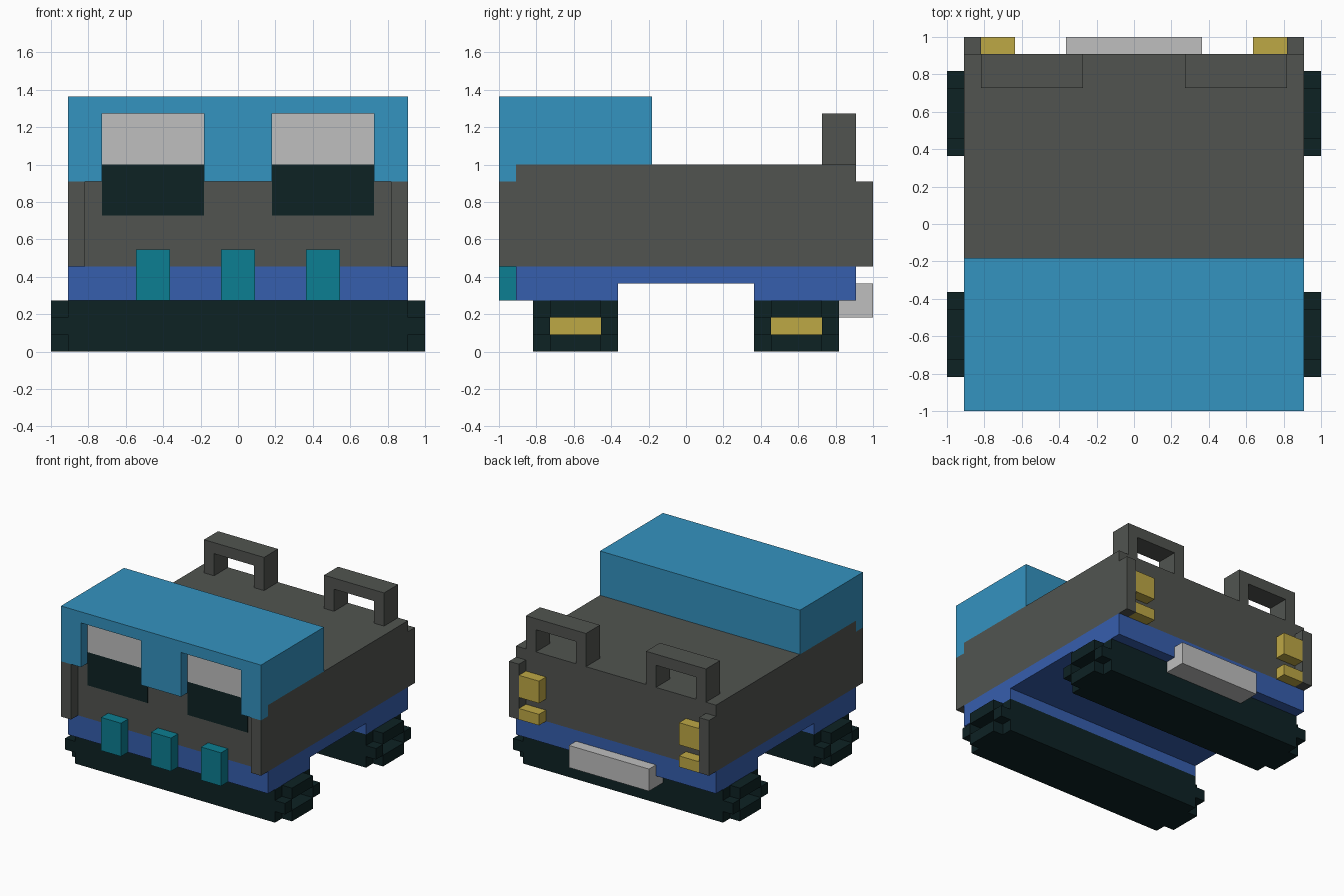
import bpy
import bmesh
from mathutils import Vector

U = 1 / 11  # one block; every size below is counted in blocks

if "Cube" in bpy.data.objects:
    bpy.data.objects.remove(bpy.data.objects["Cube"], do_unlink=True)


def material(name, rgb):
    def linear(v):
        v /= 255
        return v / 12.92 if v <= 0.04045 else ((v + 0.055) / 1.055) ** 2.4
    m = bpy.data.materials.new(name)
    colour = (*[linear(v) for v in rgb], 1)
    m.use_nodes = True
    m.diffuse_color = colour
    m.node_tree.nodes["Principled BSDF"].inputs["Base Color"].default_value = colour
    return m


SKY = material("sky blue", (52, 147, 192))
GREY = material("dark grey", (81, 84, 80))
BLUE = material("royal blue", (54, 94, 174))
BLACK = material("near black", (13, 34, 36))
TEAL = material("teal", (12, 126, 146))
GOLD = material("gold", (190, 168, 69))
PALE = material("pale grey", (191, 191, 191))


def finish(bm, name, mat):
    bmesh.ops.scale(bm, vec=(U, U, U), verts=bm.verts)
    bmesh.ops.recalc_face_normals(bm, faces=bm.faces)
    mesh = bpy.data.meshes.new(name)
    bm.to_mesh(mesh)
    bm.free()
    mesh.materials.append(mat)
    obj = bpy.data.objects.new(name, mesh)
    bpy.context.collection.objects.link(obj)
    return obj


def boxes(name, mat, *spans):
    """One object from boxes given as (x0, x1, y0, y1, z0, z1)."""
    bm = bmesh.new()
    for x0, x1, y0, y1, z0, z1 in spans:
        verts = bmesh.ops.create_cube(bm, size=1)["verts"]
        bmesh.ops.scale(bm, vec=(x1 - x0, y1 - y0, z1 - z0), verts=verts)
        bmesh.ops.translate(bm, verts=verts,
                            vec=((x0 + x1) / 2, (y0 + y1) / 2, (z0 + z1) / 2))
    return finish(bm, name, mat)


def extrusion(name, mat, axis, outline, a, b):
    """Extrude an outline of (horizontal, z) points along x or y from a to b."""
    bm = bmesh.new()
    along = Vector((1, 0, 0)) if axis == "x" else Vector((0, 1, 0))
    across = Vector((0, 1, 0)) if axis == "x" else Vector((1, 0, 0))
    face = bm.faces.new([bm.verts.new(along * a + across * h + Vector((0, 0, z)))
                         for h, z in outline])
    out = bmesh.ops.extrude_face_region(bm, geom=[face])["geom"]
    bmesh.ops.translate(bm, vec=along * (b - a),
                        verts=[v for v in out if isinstance(v, bmesh.types.BMVert)])
    return finish(bm, name, mat)


def mirrored(x0, x1, *rest):
    return (x0, x1, *rest), (-x1, -x0, *rest)


# Body with corner posts at front and back
boxes("body", GREY, (-10, 10, -10, 10, 5, 11))
boxes("front_corner_posts", GREY, *mirrored(9, 10, -11, -10, 5, 10))
boxes("rear_corner_posts", GREY, *mirrored(9, 10, 10, 11, 5, 10))

# Chassis arched between the axles
extrusion("chassis", BLUE, "x",
          [(-10, 5), (-10, 3), (-4, 3), (-4, 4), (4, 4), (4, 3), (10, 3), (10, 5)],
          -10, 10)

# Cab roof, and its front panel with two window openings
boxes("cab_roof", SKY, (-10, 10, -10, -2, 11, 15))
extrusion("cab_front_panel", SKY, "y",
          [(-10, 15), (-10, 10), (-8, 10), (-8, 14), (-2, 14), (-2, 10),
           (2, 10), (2, 14), (8, 14), (8, 10), (10, 10), (10, 15)],
          -11, -10)

# Two-tone windows as thin plates
boxes("upper_windows", PALE, *mirrored(2, 8, -10.05, -9.98, 11, 14))
boxes("lower_windows", BLACK, *mirrored(2, 8, -10.05, -9.98, 8, 11))

# Front grille blocks
boxes("grille_blocks", TEAL, *[(x - 1, x + 1, -11, -10, 3, 6) for x in (-5, 0, 5)])

# Roof handles at the back
for side, s in (("left", 1), ("right", -1)):
    extrusion(side + "_rear_handle", GREY, "y",
              [(s * x, z) for x, z in [(3, 11), (3, 14), (9, 14), (9, 11),
                                       (8, 11), (8, 13), (4, 13), (4, 11)]], 8, 10)

# Rear lights and stepped bumper
boxes("rear_lights", GOLD, *mirrored(7, 9, 10, 11, 7, 9), *mirrored(7, 9, 10, 11, 5, 6))
extrusion("rear_bumper", PALE, "x",
          [(9, 2), (11, 2), (11, 4), (10, 4), (10, 3), (9, 3)], -4, 4)

# Wheel pairs: solid roller, hollow ends, cross-shaped outer rim, sunken hub
for label, y in (("front", -9), ("rear", 4)):
    ends = [
        (9, 10, y, y + 5, 0, 1), (9, 10, y, y + 5, 2, 3),
        (9, 10, y, y + 1, 1, 2), (9, 10, y + 4, y + 5, 1, 2),
        (10, 11, y + 1, y + 4, 0, 1), (10, 11, y + 1, y + 4, 2, 3),
        (10, 11, y, y + 1, 1, 2), (10, 11, y + 4, y + 5, 1, 2),
    ]
    boxes(label + "_wheels", BLACK, (-9, 9, y, y + 5, 0, 3),
          *[b for e in ends for b in mirrored(*e)])
    boxes(label + "_hubs", GOLD, *mirrored(8.9, 9.05, y + 1, y + 4, 1, 2))
